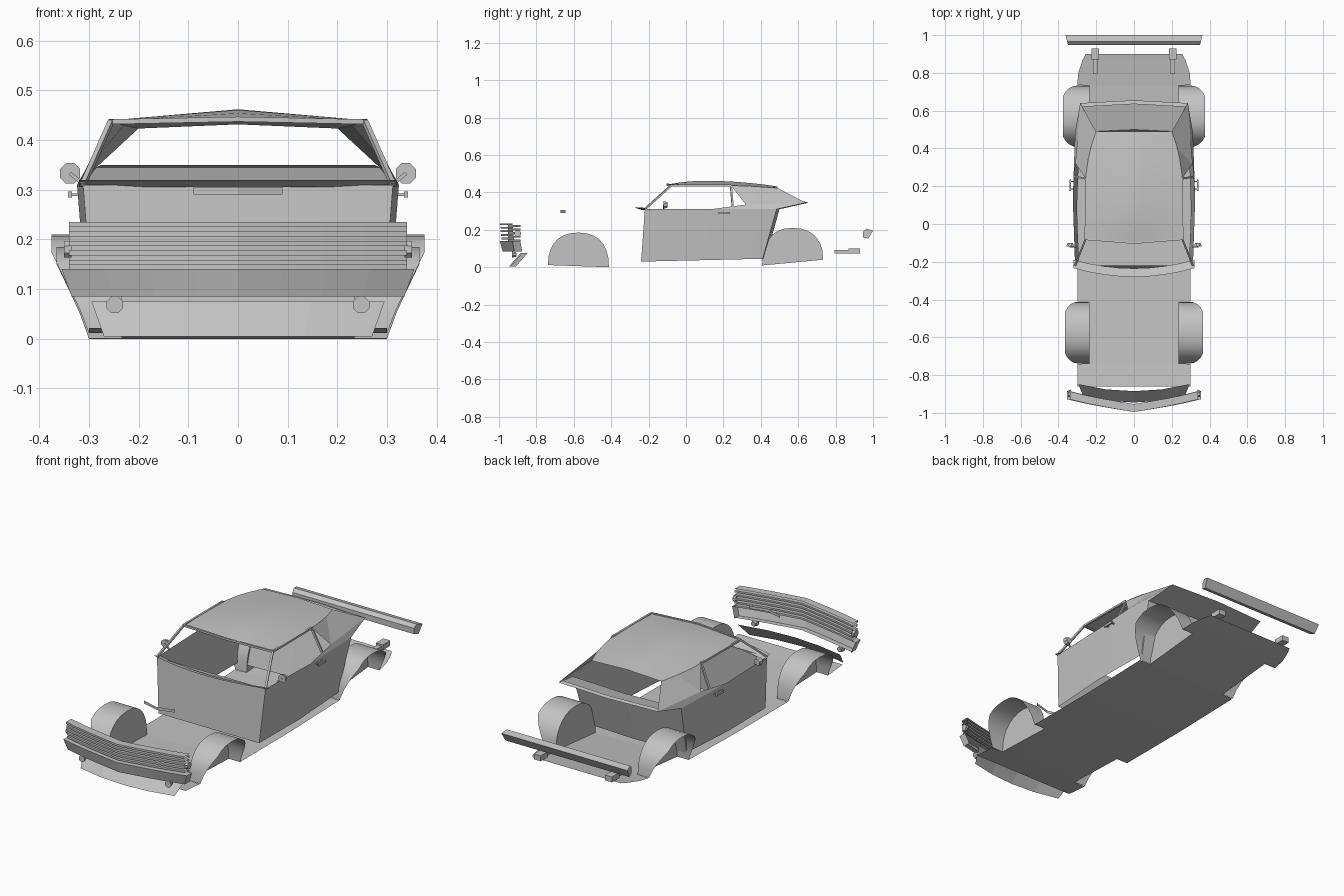
import bpy, math
from mathutils import Vector

if "Cube" in bpy.data.objects:
    bpy.data.objects.remove(bpy.data.objects["Cube"])

grey = bpy.data.materials.new("body_grey")
grey.use_nodes = True
shade = .55
colour = (shade, shade, shade, 1)
grey.diffuse_color = colour
grey.node_tree.nodes["Principled BSDF"].inputs["Base Color"].default_value = colour


def mesh(name, verts, faces, smooth=False):
    """Build the left half of a part and mirror it to the right."""
    data = bpy.data.meshes.new(name)
    data.from_pydata([tuple(v) for v in verts], [], faces)
    data.materials.append(grey)
    part = bpy.data.objects.new(name, data)
    bpy.context.collection.objects.link(part)
    part.modifiers.new("mirror", "MIRROR")
    if smooth:
        bpy.ops.object.select_all(action='DESELECT')
        bpy.context.view_layer.objects.active = part
        part.select_set(True)
        bpy.ops.object.shade_smooth_by_angle()
    return part


def loft(name, rows, smooth=False):
    """Skin a sheet over equally long rows of points."""
    n = len(rows[0])
    faces = [(i * n + j, i * n + j + 1, i * n + n + j + 1, i * n + n + j)
             for i in range(len(rows) - 1) for j in range(n - 1)]
    return mesh(name, [point for row in rows for point in row], faces, smooth)


def panel(name, *corners):
    return mesh(name, corners, [tuple(range(len(corners)))])


def bar(name, start, end, radius, sides=4, end_radius=None):
    """Straight closed bar from start to end."""
    start, end = Vector(start), Vector(end)
    turn = (end - start).to_track_quat('Z', 'Y')
    verts = []
    for centre, r in ((start, radius), (end, end_radius or radius)):
        for i in range(sides):
            angle = math.tau * (i + .5) / sides
            verts.append(centre + turn @ Vector((r * math.cos(angle), r * math.sin(angle), 0)))
    ring = list(range(sides))
    faces = [(i, (i + 1) % sides, (i + 1) % sides + sides, i + sides) for i in ring]
    faces += [tuple(reversed(ring)), tuple(i + sides for i in ring)]
    return mesh(name, verts, faces)


def box(name, centre, size):
    part = bar(name, (0, 0, -.5), (0, 0, .5), math.sqrt(.5))
    for vert in part.data.vertices:
        vert.co = Vector(centre) + vert.co * Vector(size)
    return part


def mix(a, b, t):
    return a + (b - a) * t


# Main dimensions
half_width = .3
sill, belt = .03, .31
nose_y, tail_y = -.86, .9
front_axle, rear_axle = -.575, .57
well_radius, well_inner = .163, .235


# Floor pan, curving up at both ends and notched around the wheels
def floor_z(y):
    return .1 * max(0, y - .1, -.4 - y) ** 2


def floor_width(y):
    if min(abs(y - front_axle), abs(y - rear_axle)) <= well_radius + .001:
        return well_inner
    return half_width - 2 * max(0, y - .75) ** 2


stations = [nose_y, 0, .8, .87, tail_y]
for axle in (front_axle, rear_axle):
    for reach in (well_radius, well_radius + .003):
        stations += [axle - reach, axle + reach]
loft("floor_pan", [[(0, y, floor_z(y)), (floor_width(y), y, floor_z(y))] for y in sorted(stations)])


# Wheel wells: an arched strip, narrower at its feet, and an inner wall
def wheel_well(name, axle, top, width, segments=14):
    inner, outer = [], []
    for i in range(segments + 1):
        angle = math.pi * i / segments
        c, s = math.cos(angle), max(0, math.sin(angle))
        y = axle - well_radius * math.copysign(abs(c) ** .85, c)
        z = mix(floor_z(y), top, s ** .85)
        inner.append((well_inner, y, z))
        outer.append((mix(half_width, width, min(1, s * 1.3)), y, z))
    loft(name + "_arch", [inner, outer], smooth=True)
    panel(name + "_inner_wall", *inner)


wheel_well("front_wheel_well", front_axle, .185, .365)
wheel_well("rear_wheel_well", rear_axle, .21, .375)


# Body side: flat, leaning out towards the belt, both ends raked
def side_point(along, up):
    front = mix(-.24, -.22, up)
    rear = mix(.41, .485, up)
    x = mix(.29, .312, up) + .012 * math.sin(math.pi * along)
    return Vector((x, mix(front, rear, along), mix(sill + .015 * along, belt, up)))


def centre(point, bow=0):
    return Vector((0, point.y + bow, point.z))


ends = (0, 1)
loft("side_panel", [[side_point(along, up) for along in (0, .5, 1)] for up in ends], smooth=True)
loft("firewall", [[centre(side_point(0, up)), side_point(0, up)] for up in ends])
belt_front, belt_mid, belt_rear = [side_point(along, 1) for along in (0, .5, 1)]
quarter = Vector((.31, .32, .335))
tail = Vector((.285, .64, .345))
panel("rear_quarter", belt_mid, quarter, tail, belt_rear)

# Rear bulkhead, overhanging up to the window sill
bow = .015
edge = [side_point(1, up) for up in ends] + [tail]
loft("rear_bulkhead", [[centre(p, bow), p] for p in edge])
inset = Vector((-.01, -.02, .005))
loft("rear_window_sill", [[centre(p, bow), p] for p in (tail, tail + inset)])

# Cowl under the windscreen, bowed forward
across = [0, .08, .16, .24, .32]
loft("cowl", [[(x, mix(-.28, -.235, t) + .45 * x * x, mix(.32, .305, t)) for x in across] for t in ends])


# Roof, peaked along the middle and falling to both ends
def roof_point(y, k):
    width = .256 - .66 * max(0, y - .2) ** 2
    peak = y - .1
    crown = .462 - (.5 if peak < 0 else .2) * peak ** 2
    side = .44 - .1 * (y - .08) ** 2
    return Vector((width * k, y + .02 * k * k * (y < 0), mix(crown, side, k)))


roof_front, roof_rear = -.1, .49
loft("roof", [[roof_point(mix(roof_front, roof_rear, i / 8), j / 4) for j in range(5)]
              for i in range(9)], smooth=True)

# Rear pillar, from the roof edge down to the quarter
top_front, top_mid, top_rear = [roof_point(y, 1) for y in (.24, .4, roof_rear)]
panel("rear_pillar_front", top_front, top_mid, quarter)
panel("rear_pillar", top_mid, top_rear, tail, quarter)

# Window frames
frame = .007
screen_top = roof_point(roof_front, 1)
bar("windscreen_pillar", belt_front, screen_top, frame)
bar("roof_rail", screen_top, top_front, frame)
bar("window_divider", top_front, (.31, .25, .32), frame)
bar("windscreen_header", roof_point(roof_front, 0), screen_top, frame)

# Mirrors and door handles
mirror = Vector((.338, -.12, .333))
bar("mirror_arm", (belt, mirror.y, belt), mirror, .005)
bar("mirror_head", mirror, mirror + Vector((0, .02, 0)), .022, 8, .016)
handle = Vector((.338, .205, .29))
box("door_handle", handle, (.008, .06, .012))
for shift in (-.02, .02):
    mount = handle + Vector((0, shift, 0))
    bar("handle_mount", mount - Vector((.02, 0, 0)), mount, .004)

# Hood trim, a shallow upright chevron
loft("hood_trim", [[(0, -.67, z), (.09, -.645, z)] for z in (.29, .305)])


# Sections of setback, height and width, swept along the pointed nose
def nose(name, profile):
    steps = [i / 4 for i in range(5)]
    loft(name, [[(width * k, -.995 + .055 * k + .012 * k ** 3 + back, z)
                 for back, z, width in profile] for k in steps])


slats = []
slat_width, depth = .34, .042
for i in range(5):
    z = .235 - .019 * i
    lean = .002 * i
    slats += [(back, height, slat_width)
              for height, rim in ((z, (depth, lean)), (z - .01, (lean, depth))) for back in rim]
bumper_top, bumper_low = .14, .085
wide, narrow = .355, .335
nose("grille", slats + [(depth, bumper_top, slat_width)])
nose("front_bumper", [(depth, bumper_top, wide), (0, bumper_top, wide),
                      (.014, bumper_low, narrow), (depth, bumper_low, narrow)])
loft("bumper_end", [[(wide, y, bumper_top), (narrow, y + .01, bumper_low)] for y in (-.928, -.886)])
bar("side_marker", (narrow, -.9, .18), (.35, -.9, .18), .018, 8)

# Air dam, flaring forward to its lower edge, and fog lamps
dam_low = .005
loft("air_dam", [[(mix(.295, .27, t) * k, mix(-.885, -.945, t) + .037 * k * k, mix(.075, dam_low, t))
                  for k in (0, .5, 1)] for t in ends])
bar("fog_lamp", (.248, -.905, .068), (.248, -.93, .068), .012, 8, .018)

# Rear bumper, a closed section with splayed ends, and its brackets
section = [(.965, .206), (.947, .19), (.947, .16), (.975, .152), (1, .197)]
rim = [(.35 + .25 * (y - .95), y, z) for y, z in section]
loft("rear_bumper", [[(0, y, z), (x, y, z)] for x, y, z in rim + rim[:1]])
panel("rear_bumper_end", *rim)
box("rear_bracket", (.205, .86, .083), (.026, .13, .018))
box("rear_bracket_foot", (.205, .9, .086), (.04, .06, .028))
